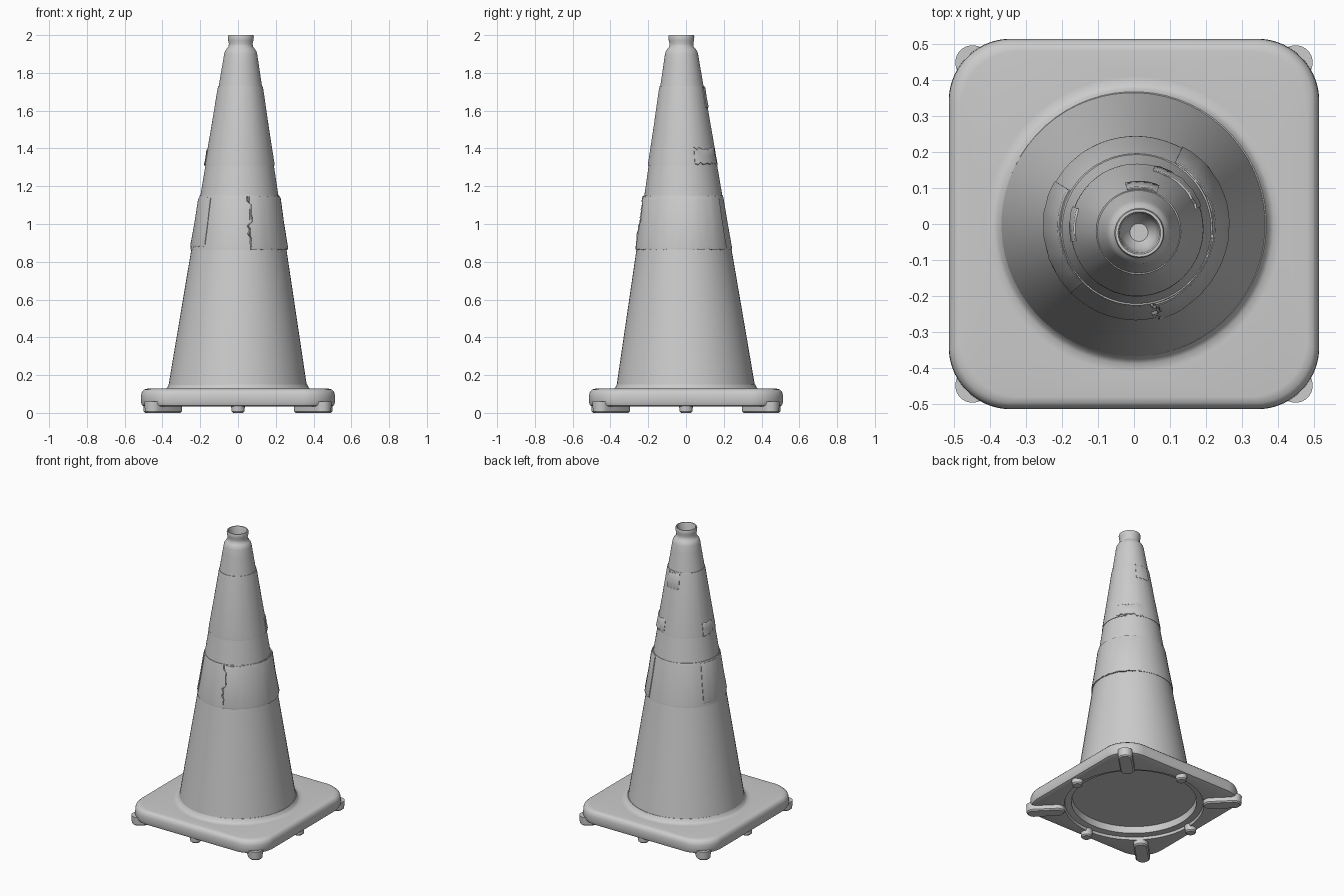
import bpy, bmesh, math, random
from mathutils import Vector

random.seed(4)
if "Cube" in bpy.data.objects:
    bpy.data.objects.remove(bpy.data.objects["Cube"])

grey = bpy.data.materials.new("plain grey")
grey.use_nodes = True
grey.diffuse_color = (0.6, 0.6, 0.6, 1)
grey.node_tree.nodes["Principled BSDF"].inputs["Base Color"].default_value = grey.diffuse_color


def finish(name, bm, angle=35):
    bmesh.ops.recalc_face_normals(bm, faces=bm.faces)
    mesh = bpy.data.meshes.new(name)
    bm.to_mesh(mesh)
    bm.free()
    mesh.materials.append(grey)
    obj = bpy.data.objects.new(name, mesh)
    bpy.context.collection.objects.link(obj)
    bpy.ops.object.select_all(action='DESELECT')
    obj.select_set(True)
    bpy.context.view_layer.objects.active = obj
    bpy.ops.object.shade_smooth_by_angle(angle=math.radians(angle))
    return obj


def lean(z):
    """Axis of the cone, which tilts slightly towards the top."""
    t = max(0, z - 0.13) / 1.87
    return Vector((0.017 * t - 0.002, -0.024 * t - 0.001, z))


def ring(half, corner, z, steps=16):
    """Rounded square; a circle when half equals corner."""
    pts = []
    for q in range(4):
        mid = math.pi / 4 + q * math.pi / 2
        cx = math.copysign(half - corner, math.cos(mid))
        cy = math.copysign(half - corner, math.sin(mid))
        for i in range(steps):
            a = q * math.pi / 2 + (i + 0.5) / steps * math.pi / 2
            pts.append(Vector((cx + corner * math.cos(a), cy + corner * math.sin(a), z)))
    return pts


def loft(name, rings, cap_start=True, cap_end=True, angle=35):
    bm = bmesh.new()
    loops = [[bm.verts.new(p) for p in r] for r in rings]
    for a, b in zip(loops, loops[1:]):
        for i in range(len(a)):
            j = (i + 1) % len(a)
            bm.faces.new((a[i], a[j], b[j], b[i]))
    if cap_start:
        bm.faces.new(loops[0])
    if cap_end:
        bm.faces.new(loops[-1])
    return finish(name, bm, angle)


def cone_radius(z):
    return 0.369 - (z - 0.13) * 0.159


def cone_ring(r, z):
    return [p + lean(z) for p in ring(r, r, 0)]


# Base plate: shallow round recess below, rounded rim, fillet up to the cone
base = [(0.39, 0.39, 0.10), (0.395, 0.395, 0.055), (0.435, 0.435, 0.05),
        (0.44, 0.44, 0.033), (0.49, 0.16, 0.033), (0.508, 0.17, 0.04),
        (0.514, 0.172, 0.055), (0.513, 0.172, 0.095), (0.508, 0.17, 0.113),
        (0.497, 0.165, 0.124), (0.48, 0.16, 0.128), (0.41, 0.41, 0.121),
        (0.388, 0.388, 0.123), (0.376, 0.376, 0.132), (0.367, 0.367, 0.15)]
loft("base_plate", [ring(*s) for s in base])

# Cone body with narrow collar and cupped mouth
body = [(cone_radius(z), z) for z in (0.12, 0.5, 0.87, 1.15, 1.32, 1.6, 1.85, 1.9)]
body += [(0.083, 1.915), (0.074, 1.928), (0.065, 1.938), (0.063, 1.955), (0.067, 1.972),
         (0.069, 1.992), (0.066, 2.0), (0.059, 2.0), (0.055, 1.99),
         (0.052, 1.93), (0.045, 1.89), (0.025, 1.865)]
loft("cone_body", [cone_ring(*s) for s in body], angle=50)


def sleeve(name, z0, z1, thick, start=0, end=360, ragged=0.0):
    """Thin wrap around the cone, closed or part way, with worn edges."""
    n = max(8, round((end - start) / 5))
    full = end - start == 360
    profile = [(0, -0.01), (0, thick * 0.7), (0.04, thick), (0.5, thick * 0.8),
               (0.96, thick), (1, thick * 0.7), (1, -0.01)]
    bm = bmesh.new()
    cols = []
    for i in range(n if full else n + 1):
        a = math.radians(start + (end - start) * i / n)
        lo = z0 + random.uniform(-ragged, ragged)
        hi = z1 + random.uniform(-ragged, ragged)
        wave = 1 + 0.25 * math.sin(3 * a) + random.uniform(-0.1, 0.1)
        col = []
        for t, d in profile:
            z = lo + (hi - lo) * t
            r = cone_radius(z) + (d * wave if d > 0 else d)
            col.append(bm.verts.new(lean(z) + Vector((r * math.cos(a), r * math.sin(a), 0))))
        cols.append(col)
    pairs = list(zip(cols, cols[1:])) + ([(cols[-1], cols[0])] if full else [])
    for a, b in pairs:
        for k in range(len(profile) - 1):
            bm.faces.new((a[k], b[k], b[k + 1], a[k + 1]))
    if not full:
        bm.faces.new(cols[0])
        bm.faces.new(cols[-1])
    finish(name, bm, 45)


# Reflective wraps and the peeling layers over them
sleeve("lower_sleeve", 0.865, 1.15, 0.005)
sleeve("lower_sleeve_overlap", 0.865, 1.145, 0.010, -76, 60, 0.004)
sleeve("lower_sleeve_patch", 0.88, 1.14, 0.009, 150, 225, 0.004)
sleeve("upper_sleeve", 1.31, 1.73, 0.004)
sleeve("upper_sleeve_patch", 1.32, 1.40, 0.008, 20, 75, 0.008)
sleeve("upper_sleeve_tear", 1.62, 1.72, 0.010, 65, 105, 0.008)
sleeve("upper_sleeve_side_patch", 1.315, 1.39, 0.008, 160, 190, 0.006)

# Crinkled seam on the front of the lower wrap
bm = bmesh.new()
previous = None
for i in range(13):
    z = 1.145 - i * 0.022
    a = math.radians(-76 + random.uniform(-3, 3))
    r = cone_radius(z)
    row = [bm.verts.new(lean(z) + Vector(((r + d) * math.cos(a + w), (r + d) * math.sin(a + w), 0)))
           for w, d in ((-0.03, 0), (0, random.uniform(0.012, 0.018)), (0.03, 0))]
    if previous:
        for k in range(3):
            bm.faces.new((previous[k], previous[(k + 1) % 3], row[(k + 1) % 3], row[k]))
    else:
        bm.faces.new(row)
    previous = row
bm.faces.new(previous)
finish("front_seam", bm)


def foot(name, x, y, length, width):
    """Rounded stud, lengthened along the line from the centre."""
    out = Vector((x, y, 0)).normalized()
    side = Vector((-out.y, out.x, 0))
    rings = []
    for inset, z in ((0.008, 0.0), (0.0, 0.008), (-0.003, 0.06)):
        pts = []
        for i in range(24):
            a = (i + 0.5) / 24 * math.tau
            r = width / 2 - inset
            u = r * math.cos(a) + math.copysign((length - width) / 2, math.cos(a))
            pts.append(Vector((x, y, z)) + out * u + side * r * math.sin(a))
        rings.append(pts)
    loft(name, rings)


# Feet: long studs in the corners, small round ones mid-side
for sx, lr in ((1, "left"), (-1, "right")):
    foot(lr + "_foot", sx * 0.465, 0, 0.07, 0.07)
    for sy, fb in ((-1, "front"), (1, "back")):
        foot(f"{fb}_{lr}_corner_foot", sx * 0.395, sy * 0.395, 0.24, 0.09)
for sy, fb in ((-1, "front"), (1, "back")):
    foot(fb + "_foot", 0, sy * 0.465, 0.07, 0.07)
